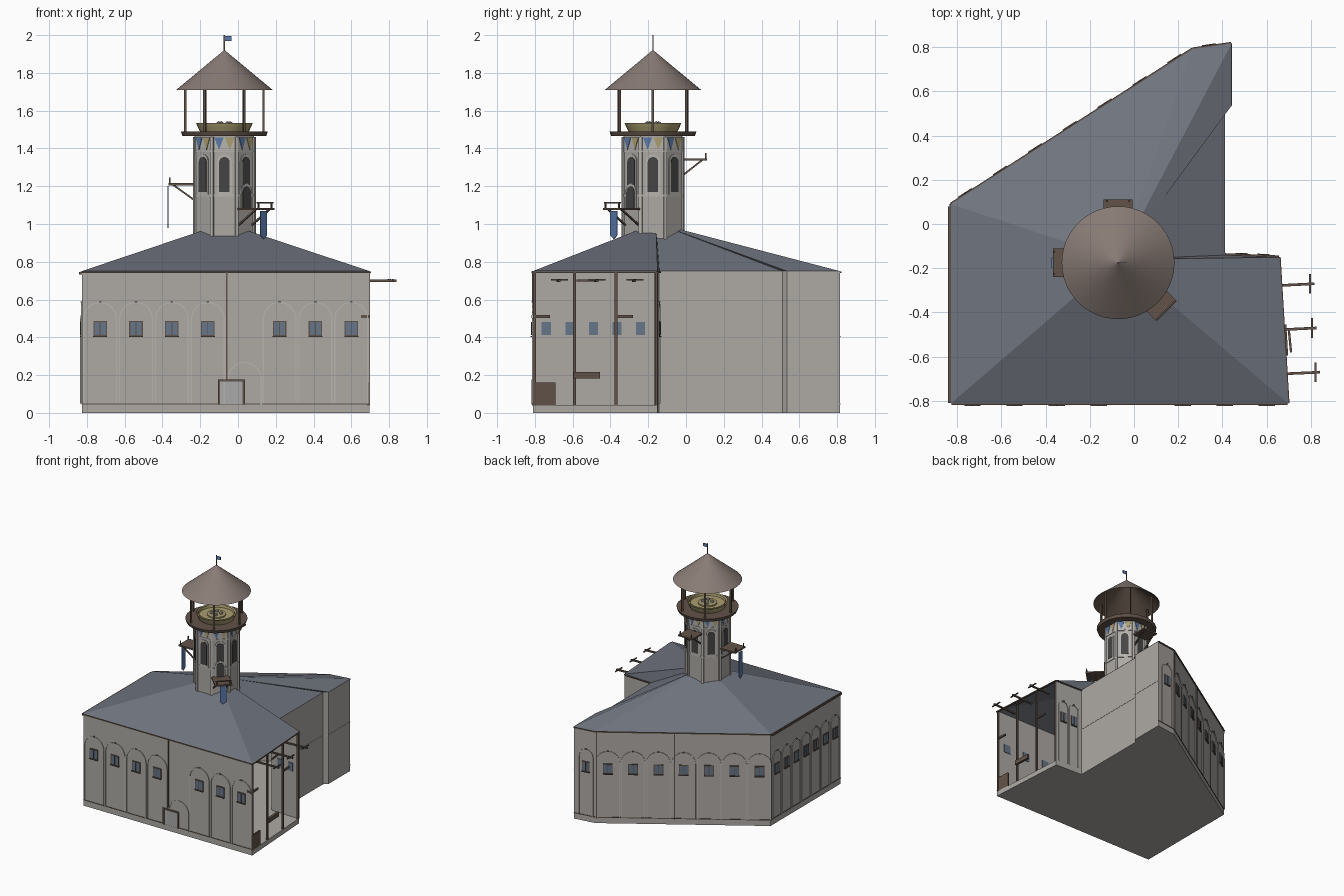
import bpy, bmesh, math
from mathutils import Matrix, Vector

if "Cube" in bpy.data.objects:
    bpy.data.objects.remove(bpy.data.objects["Cube"])

COL = {"wall": (.42, .40, .375), "trim": (.48, .46, .43), "slate": (.16, .175, .21), "brown": (.12, .085, .065),
       "thatch": (.25, .2, .18), "blue": (.1, .19, .4), "gold": (.4, .34, .16), "pane": (.13, .18, .25),
       "dark": (.06, .06, .06), "stone": (.4, .4, .4)}
MATS = {}
for n, c in COL.items():
    MATS[n] = bpy.data.materials.new(n)
    MATS[n].diffuse_color = (*c, 1)
parts = {}
I = Matrix()
T = Matrix.Translation


def part(name, mat):
    return parts.setdefault(name, (bmesh.new(), mat))[0]


def box(bm, M, c, s, R=I):
    bmesh.ops.create_cube(bm, size=1, matrix=M @ T(c) @ R @ Matrix.Diagonal((*s, 1)))


def bar(bm, M, p, q, w):
    p, q = Vector(p), Vector(q)
    d = q - p
    box(bm, M, (p + q) / 2, (w, w, d.length), d.to_track_quat('Z', 'Y').to_matrix().to_4x4())


def cyl(bm, M, z0, z1, r0, r1, n, caps=True):
    bmesh.ops.create_cone(bm, cap_ends=caps, segments=n, radius1=r0, radius2=r1, depth=z1 - z0,
                          matrix=M @ T((0, 0, (z0 + z1) / 2)))


def prism(bm, M, pts, vec):
    f = bm.faces.new([bm.verts.new(M @ Vector(p)) for p in pts])
    ext = bmesh.ops.extrude_face_region(bm, geom=[f], use_keep_orig=True)["geom"]
    bmesh.ops.translate(bm, verts=[v for v in ext if isinstance(v, bmesh.types.BMVert)],
                        vec=M.to_3x3() @ Vector(vec))


def arch_pts(x, y, w, z0, z1, n=8):
    r = w / 2
    return [(x - r, y, z0), (x + r, y, z0)] + [
        (x + r * math.cos(math.pi * i / n), y, z1 - r + r * math.sin(math.pi * i / n)) for i in range(n + 1)]


# footprint, counter-clockwise; edge 1 is the open end
P = [(-.825, -.81), (.695, -.81), (.655, -.15), (.41, -.14), (.41, .51), (.44, .535), (.44, .815), (.265, .79),
     (-.825, .09)]
H = .75


def edge(i):
    a, b = Vector(P[i]), Vector(P[(i + 1) % len(P)])
    d = b - a
    return T((*a, 0)) @ Matrix.Rotation(math.atan2(d.y, d.x), 4, 'Z'), d.length


# floor slab, roof fan meeting inside the tower
prism(part("floor_slab", "wall"), I, [(x, y, 0) for x, y in P], (0, 0, .04))
roof = part("hip_roof", "slate")
apex = roof.verts.new((-.07, -.16, 1.005))
ring = [roof.verts.new((x * 1.004, y * 1.002, H)) for x, y in P]
for i, v in enumerate(ring):
    roof.faces.new((v, ring[(i + 1) % len(ring)], apex))

# outer walls (local -y faces outward)
for i in range(len(P)):
    M, L = edge(i)
    if i != 1:
        box(part("outer_walls", "wall"), M, (L / 2, .004, H / 2), (L, .008, H))
    if i in (0, 1, 2, 6, 7, 8):
        box(part("eave_trim", "brown"), M, (L / 2, -.001, H - .005), (L, .014, .009))
    if i in (0, 6, 7, 8):
        box(part("plinth_trim", "brown"), M, (L / 2, 0, .048), (L, .006, .006))
    if i in (3, 4, 5):
        box(part("wall_band", "trim"), M, (L / 2, 0, .4), (L, .004, .004))
box(part("left_gutter", "brown"), I, (-.834, -.365, .74), (.014, .89, .014))

# blind arcades with windows
rows = [(0, [.095 + .19 * i for i in (0, 1, 2, 3, 5, 6, 7)], .19, .06), (2, [.07, .17], .1, .04),
        (6, [.1], .13, .05), (7, [1.295 - .08 - .187 * i for i in range(7)], .187, .06),
        (8, [.08 + .125 * i for i in range(7)], .125, .048)]
for e, xs, step, w in rows:
    M, L = edge(e)
    rib = part("arcade_ribs", "trim")
    r = step / 2 - .008
    for i, x in enumerate(xs):
        box(part("window_frames", "brown"), M, (x, -.002, .446), (w + .012, .008, .082))
        box(part("window_panes", "pane"), M, (x, .003, .446), (w, .02, .068))
        box(part("window_bars", "brown"), M, (x, -.007, .446), (.004, .006, .068))
        box(part("window_sills", "brown"), M, (x, -.005, .404), (w + .014, .014, .007))
        top = [(x + r * math.cos(math.pi * k / 8), -.002, .585 - r + r * math.sin(math.pi * k / 8)) for k in range(9)]
        for p, q in zip(top, top[1:]):
            bar(rib, M, p, q, .007)
        for s in (-1, 1):
            bar(rib, M, (x + s * r, -.002, .05), (x + s * r, -.002, .585 - r), .007)
        box(part("arch_keystones", "brown"), M, (x, -.004, .588), (.014, .01, .006))

# front entrance, drain pipes
arc = [(.035 + .088 * math.cos(math.pi * k / 8), -.812, .18 + .088 * math.sin(math.pi * k / 8)) for k in range(9)]
for p, q in zip(arc, arc[1:]):
    bar(part("entrance_arch", "trim"), I, p, q, .007)
bar(part("entrance_arch", "trim"), I, (.123, -.812, .04), (.123, -.812, .18), .007)
for x in (-.1, .03):
    box(part("door_frame", "brown"), I, (x, -.812, .11), (.012, .014, .13))
box(part("door_frame", "brown"), I, (-.035, -.812, .172), (.142, .014, .012))
box(part("door_leaf", "stone"), I, (-.035, -.811, .107), (.118, .008, .118))
bar(part("drain_pipes", "brown"), I, (-.06, -.812, .175), (-.06, -.812, .75), .007)
M, L = edge(7)
for d in (.585, .01):
    bar(part("drain_pipes", "brown"), M, (d, -.003, .04), (d, -.003, .75), .008)

# open end: posts, hoist poles and fittings
M, L = edge(1)
for d in (.008, .22, .44, L - .008):
    box(part("open_end_posts", "brown"), M, (d, .004, .39), (.014, .014, .7))
box(part("open_end_sill", "wall"), M, (L / 2, .01, .02), (L, .02, .04))
for y, x in ((-.27, .815), (-.47, .825), (-.67, .84)):
    bar(part("hoist_poles", "brown"), I, (.62, y - .01, .7), (x, y, .7), .012)
    bar(part("hoist_poles", "brown"), I, (x - .02, y - .045, .704), (x - .02, y + .045, .704), .008)
bar(part("hoist_poles", "brown"), I, (.70, -.48, .7), (.71, -.58, .7), .01)
box(part("end_hatch", "brown"), M, (.06, .006, .1), (.12, .01, .12))
box(part("end_shelf", "brown"), M, (.285, -.005, .2), (.14, .02, .035))
for d in (.045, .485):
    box(part("end_rails", "brown"), M, (d, .006, .51), (.09, .012, .014))
box(part("front_bracket", "brown"), I, (.667, -.812, .51), (.03, .01, .014))

# octagonal tower
C = T((-.072, -.175, 0))
A = .157
cyl(part("tower_shaft", "wall"), C @ Matrix.Rotation(math.pi / 8, 4, 'Z'), .9, 1.465, A / math.cos(math.pi / 8),
    A / math.cos(math.pi / 8), 8)
for k in range(8):
    F = C @ Matrix.Rotation(k * math.pi / 4, 4, 'Z')
    V = F @ Matrix.Rotation(math.pi / 8, 4, 'Z')
    box(part("tower_corner_ribs", "trim"), V, (0, -.169, 1.18), (.018, .014, .56))
    prism(part("tower_window_frames", "trim"), F, arch_pts(0, -A, .078, 1.155, 1.37), (0, -.005, 0))
    prism(part("tower_windows", "dark"), F, arch_pts(0, -A - .004, .056, 1.17, 1.355), (0, -.004, 0))
    for z in (1.15, 1.385):
        box(part("tower_bands", "trim"), F, (0, -A, z), (.125, .01, .01))
    box(part("frieze_panels", "gold" if k % 2 else "trim"), F, (0, -A - .001, 1.425), (.11, .006, .068))
    for x0, x1, nm in ((-.053, -.004, "blue"), (.004, .053, "gold")):
        prism(part("frieze_" + nm, nm), F, [(x0, -A - .004, 1.458), ((x0 + x1) / 2, -A - .004, 1.392),
                                            (x1, -A - .004, 1.458)], (0, -.003, 0))


# balconies on tower faces
def balcony(k, z, out, banner=None, rail=False):
    F = C @ Matrix.Rotation(k * math.pi / 4, 4, 'Z')
    bm = part("balconies", "brown")
    box(bm, F, (0, -(A + out) / 2, z), (.13, out - A, .012))
    for x in (-.05, .05):
        bar(bm, F, (x, -out + .02, z), (x, -A, z - .085), .009)
        bar(bm, F, (x, -out + .006, z), (x, -out + .006, z + .035), .007)
    if rail:
        bar(bm, F, (-.06, -out + .006, z + .033), (.06, -out + .006, z + .033), .008)
    if banner:
        w, z0, y = banner
        pts = [(-w / 2, y, z - .01), (w / 2, y, z - .01), (w / 2, y, z0 + .02), (0, y, z0), (-w / 2, y, z0 + .02)]
        prism(part("hanging_banners", "blue"), F, pts, (0, -.005, 0))


balcony(1, 1.08, .31, (.05, .92, -.29), True)
balcony(6, 1.21, .295, (.045, .98, -.295))
balcony(4, 1.342, .285)
F = C @ Matrix.Rotation(math.pi / 4, 4, 'Z')
prism(part("balcony_door_frame", "trim"), F, arch_pts(0, -A - .006, .08, 1.085, 1.215, 4), (0, -.004, 0))
prism(part("balcony_door", "dark"), F, arch_pts(0, -A - .009, .06, 1.085, 1.2, 4), (0, -.004, 0))

# lookout: deck, basin, posts, conical cap, flag
cyl(part("lookout_deck", "brown"), C, 1.466, 1.49, .222, .23, 24)
basin = part("basin", "gold")
cyl(basin, C, 1.49, 1.515, .13, .142, 24)
cyl(basin, C, 1.515, 1.535, .142, .15, 24, False)
cyl(basin, C, 1.515, 1.535, .13, .134, 24, False)
cyl(basin, C, 1.513, 1.525, .07, .07, 24)
for k in range(4):
    bmesh.ops.create_icosphere(part("basin_stones", "stone"), subdivisions=1, radius=.015,
                               matrix=C @ Matrix.Rotation(k * 1.57 + .5, 4, 'Z') @ T((.035, 0, 1.53)))
for k in range(6):
    R = C @ Matrix.Rotation(k * math.pi / 3, 4, 'Z')
    box(part("lookout_posts", "brown"), R, (.207, 0, 1.61), (.013, .013, .25))
cyl(part("cap_roof", "thatch"), C, 1.71, 1.92, .255, .002, 48, False)
cyl(part("cap_underside", "brown"), C, 1.709, 1.914, .254, .002, 48, False)
bar(part("flag_pole", "brown"), C, (0, 0, 1.9), (0, 0, 2.0), .007)
box(part("flag", "blue"), C, (.02, 0, 1.982), (.036, .004, .026))

# write out meshes
for name, (bm, mat) in parts.items():
    bmesh.ops.recalc_face_normals(bm, faces=bm.faces)
    me = bpy.data.meshes.new(name)
    bm.to_mesh(me)
    bm.free()
    me.materials.append(MATS[mat])
    ob = bpy.data.objects.new(name, me)
    bpy.context.collection.objects.link(ob)
    if name in ("cap_roof", "cap_underside", "basin", "lookout_deck"):
        bpy.ops.object.select_all(action='DESELECT')
        ob.select_set(True)
        bpy.context.view_layer.objects.active = ob
        bpy.ops.object.shade_smooth_by_angle(angle=math.radians(35))

for m in bpy.data.materials:
    if m.users and not m.is_grease_pencil:
        m.use_nodes = True
        m.node_tree.nodes["Principled BSDF"].inputs["Base Color"].default_value = m.diffuse_color
